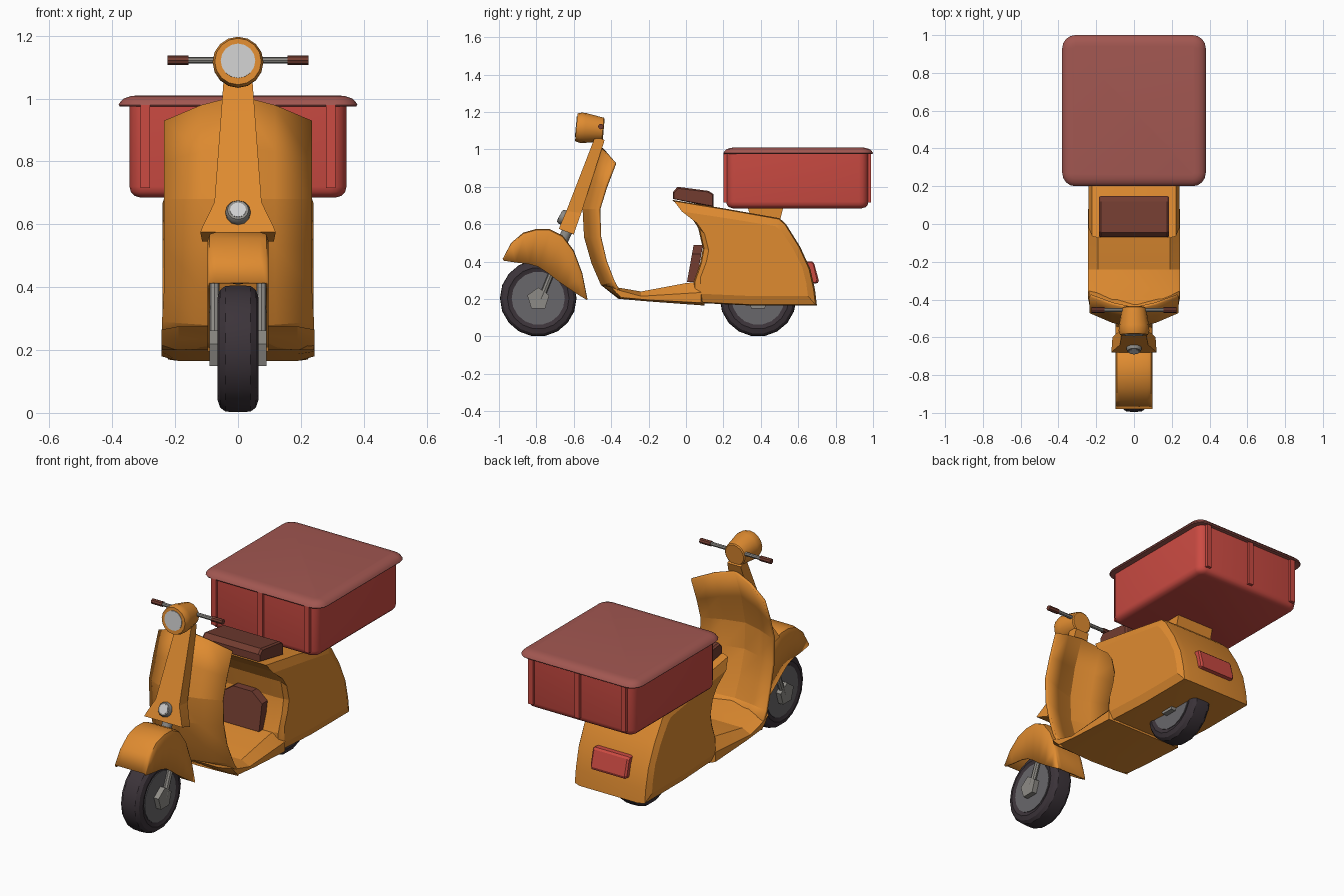
import bpy, bmesh, math
from mathutils import Vector

if "Cube" in bpy.data.objects:
    bpy.data.objects.remove(bpy.data.objects["Cube"])


def material(name, r, g, b):
    m = bpy.data.materials.new(name)
    m.diffuse_color = (r, g, b, 1)
    m.use_nodes = True
    m.node_tree.nodes["Principled BSDF"].inputs["Base Color"].default_value = m.diffuse_color
    return m


ORANGE = material("orange paint", 0.74, 0.26, 0.03)
RED = material("red", 0.60, 0.07, 0.055)
LID = material("dull red", 0.36, 0.095, 0.082)
BROWN = material("brown leather", 0.17, 0.046, 0.03)
RUBBER = material("dark rubber", 0.045, 0.034, 0.042)
RIM = material("dark grey", 0.14, 0.135, 0.145)
METAL = material("metal grey", 0.27, 0.26, 0.24)
GLASS = material("light grey", 0.62, 0.62, 0.62)


def build(name, verts, faces, mat, angle=28):
    bm = bmesh.new()
    vs = [bm.verts.new(v) for v in verts]
    for f in faces:
        bm.faces.new([vs[i] for i in f])
    bmesh.ops.recalc_face_normals(bm, faces=bm.faces)
    me = bpy.data.meshes.new(name)
    bm.to_mesh(me)
    bm.free()
    ob = bpy.data.objects.new(name, me)
    me.materials.append(mat)
    bpy.context.collection.objects.link(ob)
    bpy.ops.object.select_all(action='DESELECT')
    ob.select_set(True)
    bpy.context.view_layer.objects.active = ob
    bpy.ops.object.shade_smooth_by_angle(angle=math.radians(angle))
    return ob


def loft(name, rings, mat, angle=28, caps=True):
    """Bridge closed rings of equal length."""
    n = len(rings[0])
    verts = [p for r in rings for p in r]
    faces = [(k*n+i, k*n+(i+1) % n, (k+1)*n+(i+1) % n, (k+1)*n+i)
             for k in range(len(rings)-1) for i in range(n)]
    if caps:
        faces += [tuple(range(n)), tuple(range(len(verts)-n, len(verts)))]
    return build(name, verts, faces, mat, angle)


def side_loft(name, layers, mat, angle=20):
    """Side profiles (half width, y-z points), inner to outer, mirrored in x."""
    seq = [(-w, p) for w, p in reversed(layers)] + layers
    return loft(name, [[(x, y, z) for y, z in p] for x, p in seq], mat, angle)


def shrink(pts, c, sy, sz):
    return [(c[0]+(y-c[0])*sy, c[1]+(z-c[1])*sz) for y, z in pts]


def sheet(name, rows, mat, thick, angle=25):
    n = len(rows[0])
    faces = [(k*n+i, k*n+i+1, (k+1)*n+i+1, (k+1)*n+i)
             for k in range(len(rows)-1) for i in range(n-1)]
    ob = build(name, [p for r in rows for p in r], faces, mat, angle)
    mod = ob.modifiers.new("thickness", 'SOLIDIFY')
    mod.thickness = thick
    return ob


def turned(name, start, direction, prof, mat, segs=16, caps=True, spin=0.0):
    """Turn (radius, distance) pairs around an axis."""
    q = Vector(direction).to_track_quat('Z', 'Y')
    rings = [[Vector(start) + q @ Vector((r*math.cos(a), r*math.sin(a), d))
              for a in (spin+2*math.pi*i/segs for i in range(segs))] for r, d in prof]
    return loft(name, rings, mat, 32, caps)


def rod(name, p, q, r, mat, segs=12, spin=0.0):
    d = Vector(q) - Vector(p)
    return turned(name, p, d, [(r, 0), (r, d.length)], mat, segs, spin=spin)


def box(name, lo, hi, mat):
    x0, y0, z0 = lo
    x1, y1, z1 = hi
    return loft(name, [[(x0, y0, z), (x1, y0, z), (x1, y1, z), (x0, y1, z)] for z in (z0, z1)], mat)


def rounded(hx, y0, y1, r, inset, z):
    """Rounded rectangle ring."""
    pts = []
    for k, (sx, cy) in enumerate([(1, y1-r), (-1, y1-r), (-1, y0+r), (1, y0+r)]):
        for j in range(5):
            a = math.pi/2*(k+j/4)
            pts.append((sx*(hx-r)+(r-inset)*math.cos(a), cy+(r-inset)*math.sin(a), z))
    return pts


# wheels
for label, y in (("front", -0.79), ("rear", 0.385)):
    c = (0, y, 0.204)
    turned(label+"_tyre", c, (1, 0, 0),
           [(.14, -.055), (.165, -.065), (.19, -.057), (.203, -.04), (.205, 0),
            (.203, .04), (.19, .057), (.165, .065), (.14, .055)], RUBBER, 18)
    rod(label+"_rim", (-.06, y, .204), (.06, y, .204), .142, RIM, 18)
    rod(label+"_hub", (-.09, y, .2), (.09, y, .2), .062, METAL, 5, spin=math.pi/2)

# front mudguard: open shell
tops = [(-.98, .415), (-.935, .50), (-.87, .555), (-.80, .575), (-.73, .575), (-.66, .54),
        (-.60, .46), (-.555, .34), (-.527, .20)]
lows = [(-.975, .405), (-.91, .395), (-.84, .387), (-.79, .372), (-.74, .34), (-.69, .30),
        (-.64, .265), (-.58, .225), (-.53, .195)]
rows = []
for (ty, tz), (by, bz) in zip(tops, lows):
    ny, nz = ty+(by-ty)*.13, tz+(bz-tz)*.13
    my, mz = ty+(by-ty)*.03, tz+(bz-tz)*.03
    half = [(.097, by, bz), (.097, ny, nz), (.09, my, mz), (.07, ty, tz)]
    rows.append(half + [(-x, y, z) for x, y, z in reversed(half)])
sheet("front_mudguard", rows, ORANGE, 0.008, 40)

# fork and steering tube
for s, n in ((-1, "left"), (1, "right")):
    rod(n+"_fork_leg", (s*.075, -.775, .2), (s*.075, -.67, .46), .016, METAL, 8)
rod("steering_tube", (0, -.70, .42), (0, -.60, .64), .028, METAL, 12)

# steering column cover
cover = [(.12, -.68, .575, -.60, .545), (.112, -.672, .595, -.592, .57),
         (.075, -.64, .67, -.56, .66), (.045, -.485, 1.07, -.435, 1.05)]
loft("steering_cover", [[(-w, yf, zf), (w, yf, zf), (w*.95, yb, zb), (-w*.95, yb, zb)]
                        for w, yf, zf, yb, zb in cover], ORANGE, 15)

# horn
axis = Vector((0, -.88, .47))
turned("horn", (0, -.63, .622), axis, [(.03, 0), (.04, .02), (.04, .04), (.034, .05), (.026, .05)], METAL, 12)
turned("horn_face", (0, -.63, .622), axis, [(.026, .04), (.026, .052)], GLASS, 12)

# headlamp and handlebar
turned("headlamp_housing", (0, -.44, 1.105), (0, -1, .09),
       [(.058, 0), (.064, .005), (.08, .10), (.081, .125), (.074, .147), (.06, .147)], ORANGE, 16)
turned("headlamp_lens", (0, -.44, 1.107), (0, -1, .09), [(.055, .14), (.055, .150)], GLASS, 16)
rod("handlebar", (-.2, -.455, 1.122), (.2, -.455, 1.122), .011, METAL, 8)
for s, n in ((-1, "left"), (1, "right")):
    rod(n+"_grip", (s*.157, -.455, 1.122), (s*.225, -.455, 1.122), .015, BROWN, 8)

# leg shield: V-shaped in plan, centre line against side edge
centre = [(-.455, 1.01), (-.515, .85), (-.553, .68), (-.545, .53), (-.505, .39), (-.455, .275), (-.36, .20)]
edge = [(-.385, .93), (-.435, .80), (-.472, .68), (-.467, .53), (-.437, .40), (-.395, .29), (-.345, .20)]
rows = []
for k, ((cy, cz), (ey, ez)) in enumerate(zip(centre, edge)):
    w = .235 if k < 5 else .242
    rows.append([(x*w, ey+(cy-ey)*t, ez+(cz-ez)*t)
                 for x, t in ((-1, 0), (-.5, .62), (0, 1), (.5, .62), (1, 0))])
sheet("leg_shield", rows, ORANGE, 0.015, 12)

# footboard
floor = [(-.45, .275), (-.40, .235), (-.35, .20), (-.2, .187), (.10, .165), (.10, .295),
         (.0, .285), (-.24, .24), (-.385, .265)]
side = [(-.40, .265), (-.375, .235), (-.345, .208), (-.2, .195), (.08, .18), (.08, .235),
        (.0, .23), (-.24, .215), (-.37, .25)]
side_loft("footboard", [(.19, floor), (.243, side)], ORANGE)

# rear body
body = [(-.075, .73), (.2, .685), (.50, .632), (.535, .60), (.61, .48), (.665, .36), (.69, .25), (.70, .165),
        (.35, .165), (.04, .18), (.04, .29), (.075, .39), (.09, .47), (.065, .58), (.02, .65)]
mid = (.36, .40)
side_loft("rear_body", [(.185, body), (.222, shrink(body, mid, .975, .98)),
                        (.24, shrink(body, (.33, .42), .87, .80))], ORANGE, 15)

# front panel of rear body
panel = [[(-.13, .29), (.13, .29), (.13, .44), (.06, .49), (-.06, .49), (-.13, .44)]]
loft("front_panel", [[(x, .005+(z-.29)*.18+d, z) for x, z in panel[0]] for d in (0, .05)], BROWN)

# seat
seat = [(-.07, .735), (-.068, .775), (-.045, .80), (.12, .778), (.148, .76), (.148, .69)]
side_loft("seat", [(.175, seat), (.185, shrink(seat, (.04, .74), .95, .85))], BROWN)

# cargo support
side_loft("cargo_support", [(.12, [(.33, .69), (.345, .64), (.50, .61), (.52, .69)])], ORANGE)

# cargo box with ribs and lid
loft("cargo_box", [rounded(.345, .215, .975, .05, i, z) for i, z in
                   ((.035, .685), (.015, .691), (.004, .703), (0, .72), (0, .985))], RED, 35)
for n, y0, y1 in (("front", .2, .225), ("rear", .965, .99)):
    for i, x in enumerate((-.295, 0, .295)):
        box(f"{n}_rib_{i+1}", (x-.015, y0, .715), (x+.015, y1, .98), RED)
loft("cargo_lid", [rounded(.38, .2, 1.0, .07, i, z) for i, z in
                   ((.004, .975), (0, .98), (.006, .99), (.018, 1.001), (.04, 1.008), (.06, 1.01))], LID, 40)

# tail lamp
lamp = [(.63, .40), (.675, .40), (.685, .39), (.71, .30), (.705, .285), (.66, .28)]
side_loft("tail_lamp", [(.105, lamp), (.115, shrink(lamp, (.66, .34), .8, .9))], RED)
